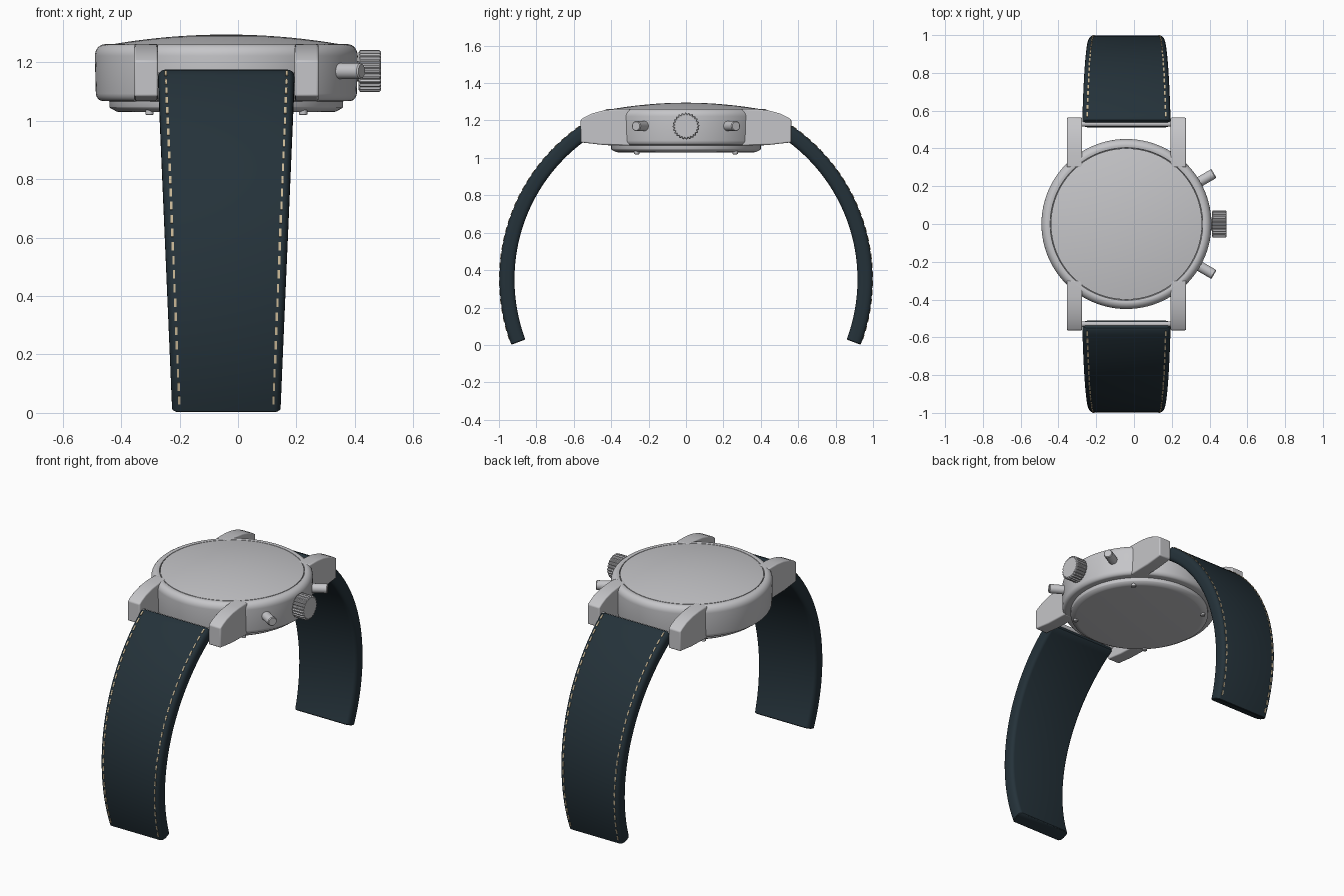
import bpy, bmesh, math
from mathutils import Matrix, Vector

if "Cube" in bpy.data.objects:
    bpy.data.objects.remove(bpy.data.objects["Cube"], do_unlink=True)

CX = -0.04          # centre line of case and strap
CROWN_Z = 1.17
ARC_Z = 0.35        # centre height of the strap curve
OUTER, INNER = 0.997, 0.917
A_LOW, A_HIGH = math.radians(-20.5), math.radians(56.5)


def material(name, rgb):
    m = bpy.data.materials.new(name)
    m.use_nodes = True
    m.diffuse_color = (*rgb, 1)
    m.node_tree.nodes["Principled BSDF"].inputs["Base Color"].default_value = (*rgb, 1)
    return m


STEEL = material("brushed steel", (0.56, 0.56, 0.58))
LEATHER = material("dark blue leather", (0.018, 0.032, 0.042))
THREAD = material("tan thread", (0.58, 0.47, 0.3))


def finish(name, bm, mat, smooth=True, bevel=0):
    bmesh.ops.recalc_face_normals(bm, faces=bm.faces)
    mesh = bpy.data.meshes.new(name)
    bm.to_mesh(mesh)
    bm.free()
    mesh.materials.append(mat)
    obj = bpy.data.objects.new(name, mesh)
    bpy.context.collection.objects.link(obj)
    if bevel:
        mod = obj.modifiers.new("soft edges", 'BEVEL')
        mod.width, mod.segments = bevel, 3
    if smooth:
        bpy.ops.object.select_all(action='DESELECT')
        obj.select_set(True)
        bpy.context.view_layer.objects.active = obj
        bpy.ops.object.shade_smooth_by_angle(angle=math.radians(35))
    return obj


def loft(bm, rings):
    """Skin closed rings of equal length and cap both ends."""
    loops = [[bm.verts.new(p) for p in ring] for ring in rings]
    n = len(loops[0])
    for a, b in zip(loops, loops[1:]):
        for i in range(n):
            j = (i + 1) % n
            bm.faces.new((a[i], a[j], b[j], b[i]))
    bm.faces.new(loops[0])
    bm.faces.new(loops[-1])


def lathe(name, profile, matrix, segs=96, groove=0):
    """Turn (radius, height) points; groove makes a knurled rim."""
    rings = []
    for r, z in profile:
        ring = []
        for i in range(segs):
            t = math.tau * i / segs
            rr = r - (groove if i % 4 > 1 else 0)
            ring.append(matrix @ Vector((rr * math.cos(t), rr * math.sin(t), z)))
        rings.append(ring)
    bm = bmesh.new()
    loft(bm, rings)
    return finish(name, bm, STEEL, smooth=not groove)


def arc(cx, cy, rx, ry, start, end, n=6):
    return [(cx + rx * math.cos(math.radians(start + (end - start) * i / n)),
             cy + ry * math.sin(math.radians(start + (end - start) * i / n)))
            for i in range(n + 1)]


# Case, back plate and domed glass
centre = Matrix.Translation((CX, 0, 0))
lathe("case", [(0.39, 1.066), (0.425, 1.068)] + arc(0.425, 1.098, 0.022, 0.03, -80, -10)
      + arc(0.415, 1.222, 0.035, 0.04, 0, 90, 8) + [(0.404, 1.26), (0.402, 1.25)], centre)
lathe("back_plate", [(0.365, 1.03), (0.375, 1.031), (0.398, 1.044), (0.4, 1.048), (0.4, 1.075)], centre)
lathe("glass", [(0.4, 1.245)] + [(0.4 * math.cos(math.radians(a)), 1.26 + 0.035 * math.sin(math.radians(a)) ** 2)
                                for a in range(0, 90, 6)] + [(0.005, 1.295)], centre)

# Four back screws
for i in range(4):
    t = math.radians(45 + 90 * i)
    spot = Matrix.Translation((CX + 0.372 * math.cos(t), 0.372 * math.sin(t), 0))
    lathe(f"back_screw_{i + 1}", [(0.01, 1.019), (0.014, 1.022), (0.014, 1.05)], spot, 16)

# Four lugs
LUG = [(0.3, 1.262), (0.38, 1.261), (0.44, 1.254), (0.5, 1.238), (0.54, 1.219), (0.563, 1.204),
       (0.563, 1.083), (0.45, 1.07), (0.3, 1.066)]
for side, sx in (("left", 1), ("right", -1)):
    for end, sy in (("back", 1), ("front", -1)):
        bm = bmesh.new()
        loft(bm, [[(CX + sx * x, sy * y, z) for y, z in LUG] for x in (0.234, 0.316)])
        finish(f"{end}_{side}_lug", bm, STEEL, bevel=0.007)

# Crown and its stem, on the left side
sideways = Matrix.Translation((CX, 0, CROWN_Z)) @ Matrix.Rotation(math.pi / 2, 4, 'Y')
lathe("crown_stem", [(0.035, 0.4), (0.035, 0.47)], sideways, 24)
lathe("crown", [(0.064, 0.453), (0.072, 0.458), (0.072, 0.524), (0.066, 0.53)], sideways, 96, 0.006)

# Two push buttons flanking the crown
for name, angle in (("back_button", 30), ("front_button", -30)):
    m = Matrix.Translation((CX, 0, CROWN_Z)) @ Matrix.Rotation(math.radians(angle), 4, 'Z') \
        @ Matrix.Rotation(math.pi / 2, 4, 'Y')
    lathe(name, [(0.027, 0.41), (0.027, 0.53), (0.023, 0.535)], m, 24)


def half_width(a):
    return 0.185 + 0.05 * (ARC_Z + 0.96 * math.sin(a)) / 1.17


def strap_ring(a, inset, sy):
    """Rounded cross-section of the strap at one angle."""
    w, h = half_width(a) - inset, (OUTER - INNER) / 2 - inset
    rx, ry = 0.022, h * 0.75
    pts = []
    for k, (ux, uy) in enumerate(((1, 1), (-1, 1), (-1, -1), (1, -1))):
        pts += arc(ux * (w - rx), uy * (h - ry), rx, ry, 90 * k, 90 * k + 90, 5)
    mid = (OUTER + INNER) / 2
    return [(CX + x, sy * (mid + d) * math.cos(a), ARC_Z + (mid + d) * math.sin(a)) for x, d in pts]


STEPS, STITCHES = 40, 27
for end, sy in (("back", 1), ("front", -1)):
    # Strap half
    stations = [(A_LOW, 0.004)]
    stations += [(A_LOW + 0.004 + (A_HIGH - A_LOW - 0.018) * i / STEPS, 0) for i in range(STEPS + 1)]
    stations += [(A_HIGH - 0.004, 0.005), (A_HIGH, 0.014)]
    bm = bmesh.new()
    loft(bm, [strap_ring(a, inset, sy) for a, inset in stations])
    finish(f"{end}_strap", bm, LEATHER)

    # Spring bar between the lugs
    bar = Matrix.Translation((CX, sy * 0.53, 1.15)) @ Matrix.Rotation(math.pi / 2, 4, 'Y')
    lathe(f"{end}_spring_bar", [(0.015, -0.24), (0.015, 0.24)], bar, 16)

    # Stitching along both edges of the outer face
    bm = bmesh.new()
    for i in range(STITCHES):
        a = A_LOW + 0.045 + (A_HIGH - A_LOW - 0.08) * i / (STITCHES - 1)
        turn = a if sy > 0 else math.pi - a
        for sx in (1, -1):
            spot = Vector((CX + sx * (half_width(a) - 0.026),
                           OUTER * math.cos(turn), ARC_Z + OUTER * math.sin(turn)))
            m = Matrix.Translation(spot) @ Matrix.Rotation(turn - math.pi / 2, 4, 'X') \
                @ Matrix.Diagonal((0.008, 0.029, 0.006, 1))
            bmesh.ops.create_cube(bm, size=1, matrix=m)
    finish(f"{end}_stitching", bm, THREAD, smooth=False)
